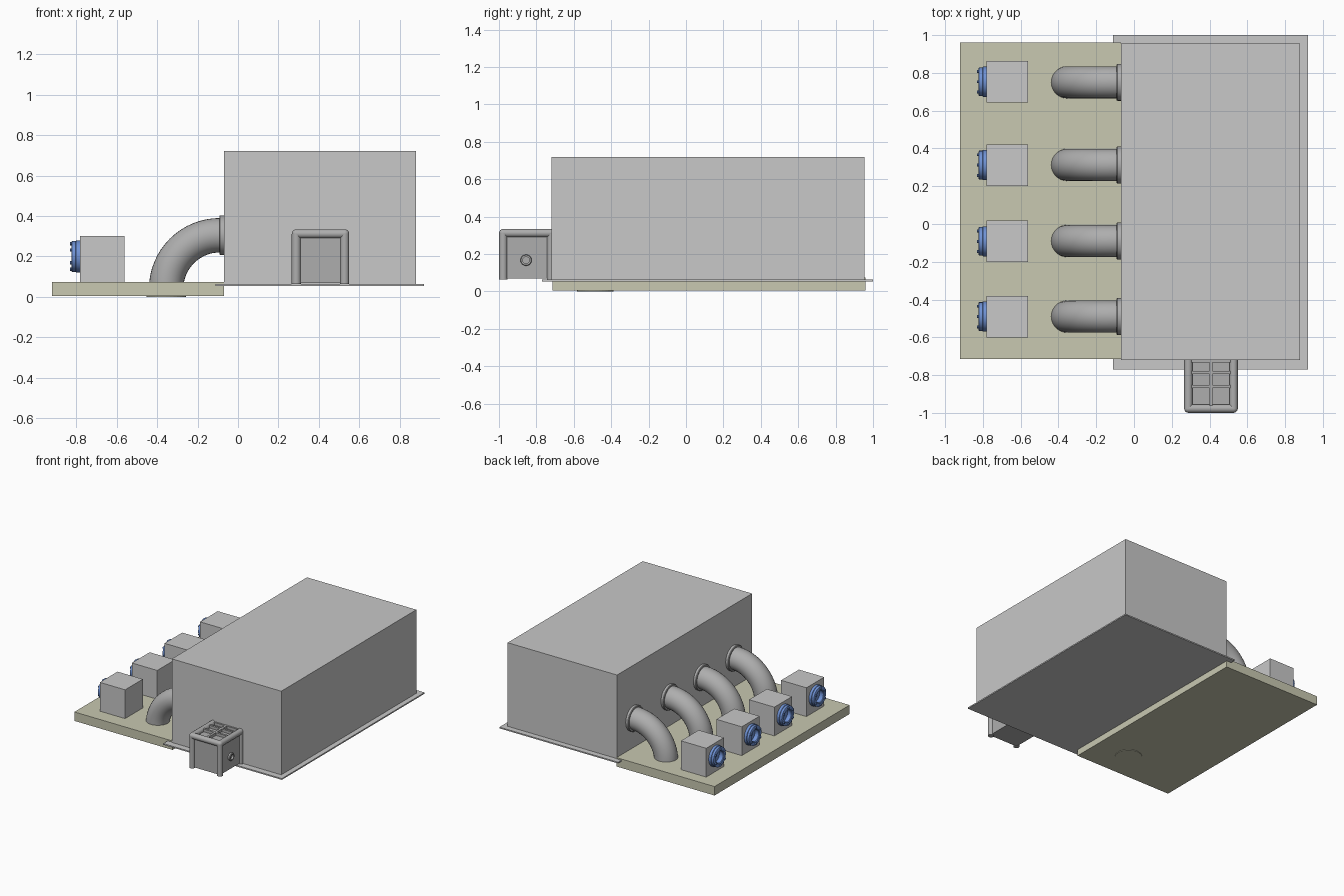
import bpy, bmesh, math
from mathutils import Vector, Matrix

if "Cube" in bpy.data.objects:
    bpy.data.objects.remove(bpy.data.objects["Cube"])


def material(name, r, g, b):
    m = bpy.data.materials.new(name)
    m.diffuse_color = (r, g, b, 1)
    m.use_nodes = True
    m.node_tree.nodes["Principled BSDF"].inputs["Base Color"].default_value = m.diffuse_color
    return m


LIGHT = material("light_grey", 0.58, 0.58, 0.58)
STEEL = material("steel_grey", 0.42, 0.42, 0.42)
SLAB = material("pale_olive", 0.58, 0.58, 0.44)
BLUE = material("blue", 0.16, 0.29, 0.67)


def finish(name, bm, mat, smooth=False):
    bmesh.ops.recalc_face_normals(bm, faces=bm.faces)
    me = bpy.data.meshes.new(name)
    bm.to_mesh(me)
    bm.free()
    me.materials.append(mat)
    ob = bpy.data.objects.new(name, me)
    bpy.context.collection.objects.link(ob)
    if smooth:
        bpy.ops.object.select_all(action='DESELECT')
        ob.select_set(True)
        bpy.context.view_layer.objects.active = ob
        bpy.ops.object.shade_smooth_by_angle(angle=math.radians(35))
    return ob


def box(name, lo, hi, mat):
    lo, hi = Vector(lo), Vector(hi)
    bm = bmesh.new()
    bmesh.ops.create_cube(bm, size=1, matrix=Matrix.Translation((lo + hi) / 2)
                          @ Matrix.Diagonal((*(hi - lo), 1)))
    return finish(name, bm, mat)


def rod(bm, a, b, r, segs=16):
    """Capped cylinder from a to b."""
    a, b = Vector(a), Vector(b)
    rot = (b - a).to_track_quat('Z', 'Y').to_matrix().to_4x4()
    bmesh.ops.create_cone(bm, cap_ends=True, segments=segs, radius1=r, radius2=r,
                          depth=(b - a).length,
                          matrix=Matrix.Translation((a + b) / 2) @ rot)


def rings_to_faces(bm, rings, cap_start=False, cap_end=False):
    n = len(rings[0])
    for p, q in zip(rings, rings[1:]):
        for i in range(n):
            j = (i + 1) % n
            bm.faces.new((p[i], p[j], q[j], q[i]))
    if cap_start:
        bm.faces.new(rings[0])
    if cap_end:
        bm.faces.new(rings[-1])


def lathe_x(bm, profile, y, z, segs=32):
    """Revolve (x, radius) points about a line along x."""
    rings = []
    for x, r in profile:
        rings.append([bm.verts.new((x, y + r * math.cos(t), z + r * math.sin(t)))
                      for t in (2 * math.pi * i / segs for i in range(segs))])
    rings_to_faces(bm, rings, True, True)


def elbow(name, y):
    """Quarter bend from the housing wall down into the slab, with a collar."""
    bm = bmesh.new()
    R, r, cx, cz = 0.265, 0.085, -0.09, 0.04
    rings = []
    for k in range(17):
        a = math.pi / 2 * k / 16
        out = Vector((-math.sin(a), 0, math.cos(a)))
        c = Vector((cx, y, cz)) + out * R
        rings.append([bm.verts.new(c + out * r * math.cos(t) + Vector((0, r * math.sin(t), 0)))
                      for t in (2 * math.pi * i / 28 for i in range(28))])
    rings_to_faces(bm, rings, True, True)
    lathe_x(bm, [(-0.092, 0.086), (-0.092, 0.095), (-0.088, 0.098), (-0.068, 0.098)],
            y, 0.305)
    return finish(name, bm, STEEL, True)


def coupling(name, y):
    """Blue hollow flange with bolts on the outer face of a pump box."""
    z = 0.2
    bm = bmesh.new()
    lathe_x(bm, [(-0.778, 0.080), (-0.800, 0.080), (-0.802, 0.076), (-0.820, 0.076),
                 (-0.822, 0.073), (-0.822, 0.050), (-0.817, 0.046), (-0.785, 0.046)], y, z)
    for k in range(6):
        t = math.pi / 2 + k * math.pi / 3
        by, bz = y + 0.063 * math.cos(t), z + 0.063 * math.sin(t)
        rod(bm, (-0.81, by, bz), (-0.830, by, bz), 0.008, 10)
    return finish(name, bm, BLUE, True)


# Main housing, its base flange and the slab
box("housing", (-0.07, -0.72, 0.06), (0.88, 0.955, 0.72), LIGHT)
box("base_flange", (-0.11, -0.77, 0.054), (0.92, 1.0, 0.064), LIGHT)
box("slab", (-0.92, -0.715, 0.004), (-0.068, 0.96, 0.074), SLAB)

# Pump boxes, couplings and elbow pipes
for i, (yb, yp) in enumerate([(-0.49, -0.49), (-0.092, -0.09), (0.312, 0.313), (0.753, 0.75)]):
    box(f"pump_box_{i}", (-0.78, yb - 0.11, 0.07), (-0.56, yb + 0.11, 0.30), LIGHT)
    coupling(f"coupling_{i}", yb)
    elbow(f"elbow_pipe_{i}", yp)

# Outlet disc under the first pipe
bm = bmesh.new()
rod(bm, (-0.355, -0.485, 0.0), (-0.355, -0.485, 0.02), 0.097, 32)
finish("outlet_disc", bm, SLAB)

# Side cabinet: body panels
x0, x1, yf, yw, zt, r = 0.288, 0.527, -0.977, -0.72, 0.312, 0.0225
box("cabinet_body", (x0 - 0.006, yf - 0.006, 0.070), (x1 + 0.006, yw + 0.01, 0.306), STEEL)

# Side cabinet: rounded tube frame
bm = bmesh.new()
yb = yw - 0.002
for x in (x0, x1):
    rod(bm, (x, yf, 0.064), (x, yf, zt), r)
    rod(bm, (x, yb, 0.064), (x, yb, zt), r)
    rod(bm, (x, yf, zt), (x, yw + 0.01, zt), r)
    bmesh.ops.create_uvsphere(bm, u_segments=16, v_segments=8, radius=r,
                              matrix=Matrix.Translation((x, yf, zt)))
rod(bm, (x0, yf, zt), (x1, yf, zt), r)
finish("cabinet_frame", bm, STEEL, True)

# Side cabinet: top grating bars
xm = (x0 + x1) / 2
box("grating_bar_long", (xm - 0.009, yf, 0.30), (xm + 0.009, yw, 0.328), STEEL)
for i, y in enumerate((-0.86, -0.785, -0.725)):
    box(f"grating_bar_{i}", (x0, y - 0.008, 0.30), (x1, y + 0.008, 0.327), STEEL)

# Side cabinet: hollow port on the right
bm = bmesh.new()
lathe_x(bm, [(0.528, 0.030), (0.545, 0.030), (0.549, 0.027), (0.549, 0.018), (0.534, 0.018)],
        -0.855, 0.167, 24)
finish("cabinet_port", bm, STEEL, True)
